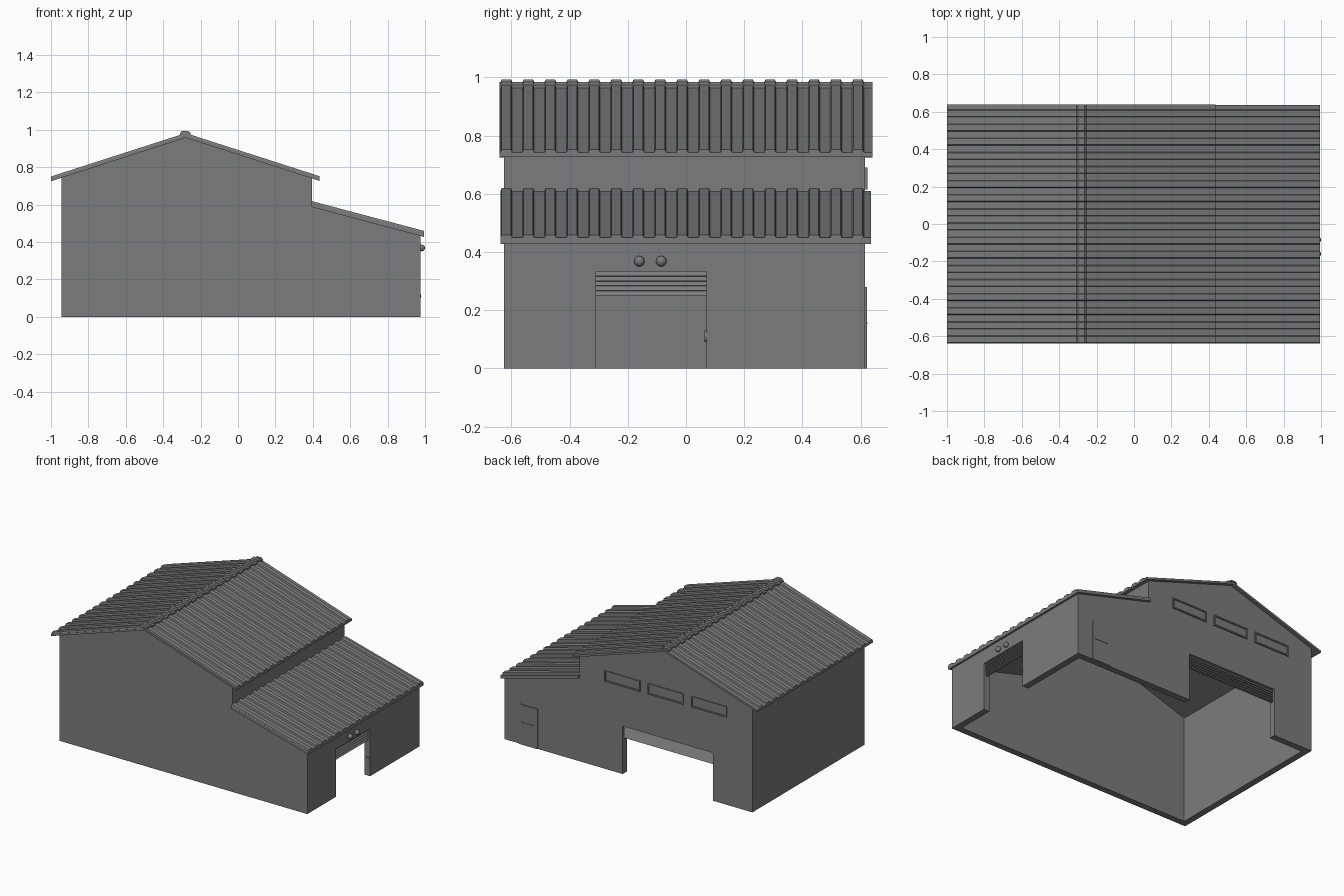
import bpy, bmesh, math
from mathutils import Matrix

cube = bpy.data.objects.get("Cube")
if cube:
    bpy.data.objects.remove(cube, do_unlink=True)

GREY = (0.2, 0.2, 0.2, 1)
mat = bpy.data.materials.new("warehouse grey")
mat.use_nodes = True
mat.diffuse_color = GREY
mat.node_tree.nodes["Principled BSDF"].inputs["Base Color"].default_value = GREY

WALL = 0.045             # wall thickness
FRONT, BACK = -0.625, 0.615
LEFT_X = 0.975           # outer face of the lean-to end wall


def finish(name, bm):
    bmesh.ops.recalc_face_normals(bm, faces=bm.faces)
    mesh = bpy.data.meshes.new(name)
    bm.to_mesh(mesh)
    bm.free()
    mesh.materials.append(mat)
    obj = bpy.data.objects.new(name, mesh)
    bpy.context.collection.objects.link(obj)
    return obj


def loft(name, rings):
    """Join equal closed rings of points and cap both ends."""
    bm = bmesh.new()
    loops = [[bm.verts.new(p) for p in ring] for ring in rings]
    n = len(loops[0])
    for a, b in zip(loops, loops[1:]):
        for i in range(n):
            j = (i + 1) % n
            bm.faces.new((a[i], a[j], b[j], b[i]))
    bm.faces.new(loops[0])
    bm.faces.new(loops[-1])
    return finish(name, bm)


def prism(name, profile, y0, y1):
    return loft(name, [[(x, y, z) for x, z in profile] for y in (y0, y1)])


def box(name, x0, x1, y0, y1, z0, z1):
    return prism(name, [(x0, z0), (x1, z0), (x1, z1), (x0, z1)], y0, y1)


def cut(target, cutter):
    cutter.hide_render = True
    mod = target.modifiers.new("cut", 'BOOLEAN')
    mod.operation = 'DIFFERENCE'
    mod.solver = 'EXACT'
    mod.object = cutter
    bpy.context.view_layer.objects.active = target
    bpy.ops.object.modifier_apply(modifier=mod.name)
    bpy.data.objects.remove(cutter, do_unlink=True)


def corrugated(name, path, y0, y1, thick=0.015, rib=0.01):
    """Ribbed sheet following an x-z path, given along its flat top."""
    top = [(y0, 0)]
    for i in range(17):
        c = -0.617 + 0.0755 * i
        top += [(c - 0.02, 0), (c - 0.016, rib), (c + 0.016, rib), (c + 0.02, 0)]
    top += [(y1, 0), (y1, -thick), (y0, -thick)]
    return loft(name, [[(x, y, z + h) for y, h in top] for x, z in path])


# Hollow walls with a tall gabled hall and a lower lean-to
outer = [(-0.945, 0), (LEFT_X, 0), (LEFT_X, 0.435), (0.395, 0.592),
         (0.395, 0.742), (-0.28, 0.96), (-0.945, 0.745)]
w = WALL
inner = [(-0.945 + w, -0.1), (LEFT_X - w, -0.1), (LEFT_X - w, 0.435),
         (0.395 - w, 0.592), (0.395 - w, 0.745), (-0.28, 0.95), (-0.945 + w, 0.75)]
walls = prism("walls", outer, FRONT, BACK)
cut(walls, prism("inner_cutter", inner, FRONT + w, BACK - w))
cut(walls, box("back_gate_cutter", -0.64, 0.06, BACK - 0.1, BACK + 0.1, -0.1, 0.335))
cut(walls, box("side_gate_cutter", LEFT_X - 0.1, LEFT_X + 0.1, -0.31, 0.07, -0.1, 0.333))

# Ribbed roofs and ridge cap
corrugated("main_roof", [(-1.0, 0.74), (-0.28, 0.972), (0.435, 0.742)], -0.64, 0.64)
corrugated("ridge_cap", [(-0.31, 0.972), (-0.3, 0.983), (-0.265, 0.983), (-0.255, 0.974)],
           -0.64, 0.64, thick=0.01)
corrugated("lean_to_roof", [(0.392, 0.609), (0.995, 0.449)], -0.638, 0.635, thick=0.022)


# Partly raised roller shutters made of slanted slats
def shutter(name, length, place, slats=5, bottom=0.25, top=0.335):
    step = (top - bottom) / slats
    profile = [(-0.012, top), (-0.012, bottom)]
    for i in range(slats):
        z = bottom + i * step
        profile += [(0.008, z), (0, z + step * 0.9)]
    profile.append((0, top))
    obj = prism(name, profile, -length / 2, length / 2)
    obj.data.transform(place)
    return obj


shutter("side_shutter", 0.38, Matrix.Translation((LEFT_X - 0.02, -0.12, 0)))
shutter("back_shutter", 0.70, Matrix.Translation((-0.29, BACK - 0.02, 0))
        @ Matrix.Rotation(math.pi / 2, 4, 'Z'))


# High windows: a thin frame around a recessed pane
def window(name, x0, x1, z0=0.615, z1=0.69, rim=0.009):
    frame = box(name + "_frame", x0, x1, BACK - 0.005, BACK + 0.009, z0, z1)
    cut(frame, box("pane_cutter", x0 + rim, x1 - rim, BACK - 0.1, BACK + 0.1, z0 + rim, z1 - rim))
    box(name + "_pane", x0 + rim, x1 - rim, BACK - 0.002, BACK + 0.002, z0 + rim, z1 - rim)


for i in range(3):
    start = -0.75 + 0.337 * i
    window("window_%d" % (i + 1), start, start + 0.275)

# Staff door with a push bar
box("back_door", 0.718, 0.858, BACK - 0.005, BACK + 0.006, 0, 0.28)
box("door_push_bar", 0.735, 0.84, BACK, BACK + 0.009, 0.152, 0.158)


def cylinder(name, radius, depth, place):
    bm = bmesh.new()
    bmesh.ops.create_cone(bm, cap_ends=True, segments=20, radius1=radius,
                          radius2=radius, depth=depth, matrix=place)
    return finish(name, bm)


# Pair of round lamps above the side gate
turn_x = Matrix.Rotation(math.pi / 2, 4, 'Y')
for i, y in enumerate((-0.16, -0.085)):
    cylinder("lamp_base_%d" % (i + 1), 0.012, 0.012,
             Matrix.Translation((LEFT_X + 0.003, y, 0.368)) @ turn_x)
    bm = bmesh.new()
    bmesh.ops.create_uvsphere(bm, u_segments=20, v_segments=12, radius=0.018,
                              matrix=Matrix.Translation((0.982, y, 0.368)))
    lamp = finish("lamp_%d" % (i + 1), bm)
    lamp.data.shade_smooth()

# Round control button on the side gate jamb
cylinder("gate_button", 0.02, 0.01, Matrix.Translation((0.96, 0.068, 0.11))
         @ Matrix.Rotation(math.pi / 2, 4, 'X'))
